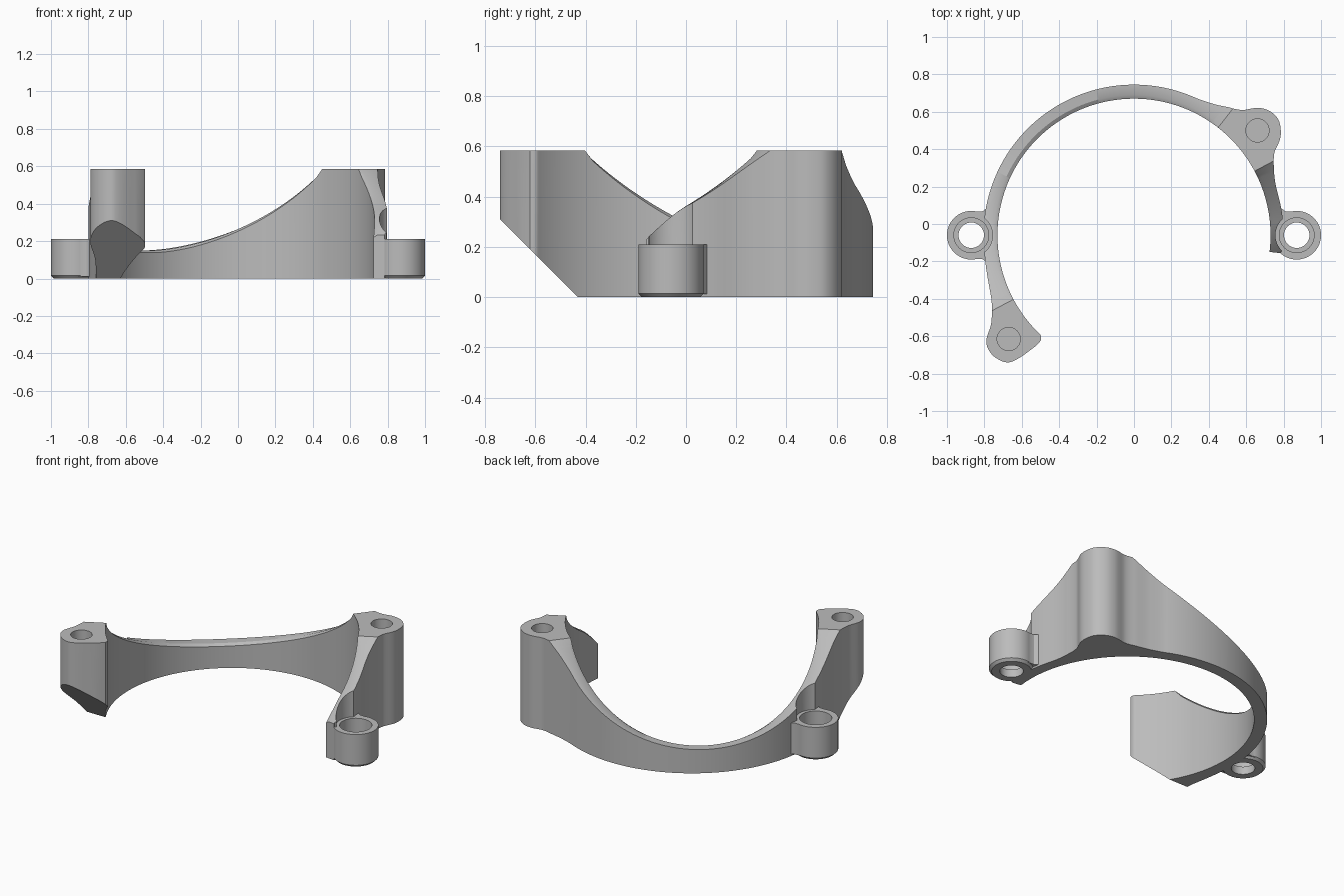
import bpy, bmesh, math
from mathutils import Matrix, Vector

cube = bpy.data.objects.get("Cube")
if cube:
    bpy.data.objects.remove(cube, do_unlink=True)

CY = -0.06            # ring centre on y
R_IN = 0.73
TOP, LOW = 0.585, 0.15
LUG_X, LUG_TOP = 0.87, 0.21

grey = bpy.data.materials.new("light_grey")
grey.use_nodes = True
color = (0.5, 0.5, 0.5, 1)
grey.diffuse_color = color
grey.node_tree.nodes["Principled BSDF"].inputs["Base Color"].default_value = color


def make(name, bm):
    bmesh.ops.recalc_face_normals(bm, faces=bm.faces)
    mesh = bpy.data.meshes.new(name)
    bm.to_mesh(mesh)
    bm.free()
    mesh.materials.append(grey)
    obj = bpy.data.objects.new(name, mesh)
    bpy.context.collection.objects.link(obj)
    return obj


def loft(name, sections):
    """Closed solid through a list of equal-length closed sections."""
    bm = bmesh.new()
    rows = [[bm.verts.new(p) for p in s] for s in sections]
    n = len(rows[0])
    for a, b in zip(rows, rows[1:]):
        for i in range(n):
            j = (i + 1) % n
            bm.faces.new((a[i], a[j], b[j], b[i]))
    bm.faces.new(rows[0])
    bm.faces.new(rows[-1][::-1])
    return make(name, bm)


def cylinder(name, x, y, r, z0, z1, chamfer=0.0):
    def ring(rad, z):
        return [(x + rad * math.cos(math.tau * i / 64),
                 y + rad * math.sin(math.tau * i / 64), z) for i in range(64)]
    rings = [ring(r, z0), ring(r, z1)]
    if chamfer:
        rings = [ring(r - chamfer, z0), ring(r, z0 + chamfer), ring(r, z1)]
    return loft(name, rings)


def combine(target, other, operation):
    """Apply a boolean and discard the helper."""
    mod = target.modifiers.new("cut", "BOOLEAN")
    mod.operation, mod.solver, mod.object = operation, "EXACT", other
    bpy.context.view_layer.objects.active = target
    bpy.ops.object.modifier_apply(modifier=mod.name)
    bpy.data.objects.remove(other, do_unlink=True)


# Outer radius by angle: plain ring swelling into the two posts
OUTER = [(-10, .80), (12, .80), (19, .803), (24.5, .823), (30.4, .87), (33.2, .932),
         (35.5, .964), (38.8, .989), (42.7, .982), (45.9, .948), (49.1, .886),
         (53.9, .848), (59, .82), (66, .805), (185, .805), (195, .813),
         (202.7, .83), (207.2, .854), (212.1, .903), (215.3, .967), (218, .989),
         (221.5, .988), (225.4, .955), (227, .895), (228.5, .79), (230, .75)]


def outer_radius(a):
    for i in range(1, len(OUTER) - 2):
        (a0, r0), (a1, r1), (a2, r2), (a3, r3) = OUTER[i - 1:i + 3]
        if a1 <= a <= a2:
            h, t = a2 - a1, (a - a1) / (a2 - a1)
            m1, m2 = (r2 - r0) / (a2 - a0) * h, (r3 - r1) / (a3 - a1) * h
            if h > 50:
                m1 = m2 = 0
            return ((2 * t**3 - 3 * t**2 + 1) * r1 + (t**3 - 2 * t**2 + t) * m1
                    + (3 * t**2 - 2 * t**3) * r2 + (t**3 - t**2) * m2)
    return OUTER[1][1]


def section(a):
    d = min(abs(a - 40), abs(a - 220))        # degrees away from nearest post
    z = TOP if d <= 12 else LOW + (TOP - LOW) * ((90 - d) / 78) ** 2
    if a < 5:
        z -= 0.05 * ((5 - a) / 12) ** 2
    w = 0.02 * min(1, max(0.02, (d - 12) / 3))
    inner = R_IN + 0.02 * max(0, (a - 226.5) / 2) ** 2
    outer = outer_radius(a)
    if a < -6:
        outer -= 0.01
    c, s = math.cos(math.radians(a)), math.sin(math.radians(a))
    prof = [(inner, 0), (outer, 0), (outer, z), (inner + w, z), (inner, z - 0.6 * w)]
    return [(r * c, CY + r * s, h) for r, h in prof]


# Curved wall with both posts
bracket = loft("bracket_wall", [section(-7 + i * 0.5) for i in range(472)])

# Screw lugs with flared necks, one on each side
for side in (-1, 1):
    lug = cylinder("lug", side * LUG_X, CY, 0.13, 0, LUG_TOP, 0.015)
    front = 0.085 if side > 0 else 0.16
    plan = [(0.765, 0.16), (0.79, 0.142), (0.81, 0.128), (0.87, 0.125),
            (0.87, -min(front, 0.125)), (0.81, -min(front, 0.128)),
            (0.79, -min(front, 0.142)), (0.765, -front)]
    neck = loft("neck", [[(side * x, CY + y, z) for x, y in plan]
                         for z in (0.012, LUG_TOP)])
    combine(lug, neck, "UNION")
    combine(bracket, lug, "UNION")
    # screw head clearance, counterbore and through hole
    for r, z0, z1 in ((0.114, LUG_TOP, 1), (0.093, 0.05, 0.5), (0.068, -0.1, 0.3)):
        combine(bracket, cylinder("bore", side * LUG_X, CY, r, z0, z1), "DIFFERENCE")

# Blind holes in the post tops
for x, y in ((0.66, 0.50), (-0.67, -0.615)):
    combine(bracket, cylinder("post_hole", x, y, 0.062, 0.3, 0.8), "DIFFERENCE")

# Sloped underside of the front post
bm = bmesh.new()
bmesh.ops.create_cube(bm, size=1)
normal = Vector((0, -1, -1)).normalized()
place = Matrix.Translation(Vector((-0.67, -0.43, 0)) + normal * 0.5)
bm.transform(place @ Matrix.Rotation(math.radians(45), 4, "X"))
combine(bracket, make("slope_cutter", bm), "DIFFERENCE")

# Smooth curves, crisp edges
for o in bpy.context.selected_objects:
    o.select_set(False)
bracket.select_set(True)
bpy.context.view_layer.objects.active = bracket
bpy.ops.object.shade_smooth_by_angle(angle=math.radians(30))
